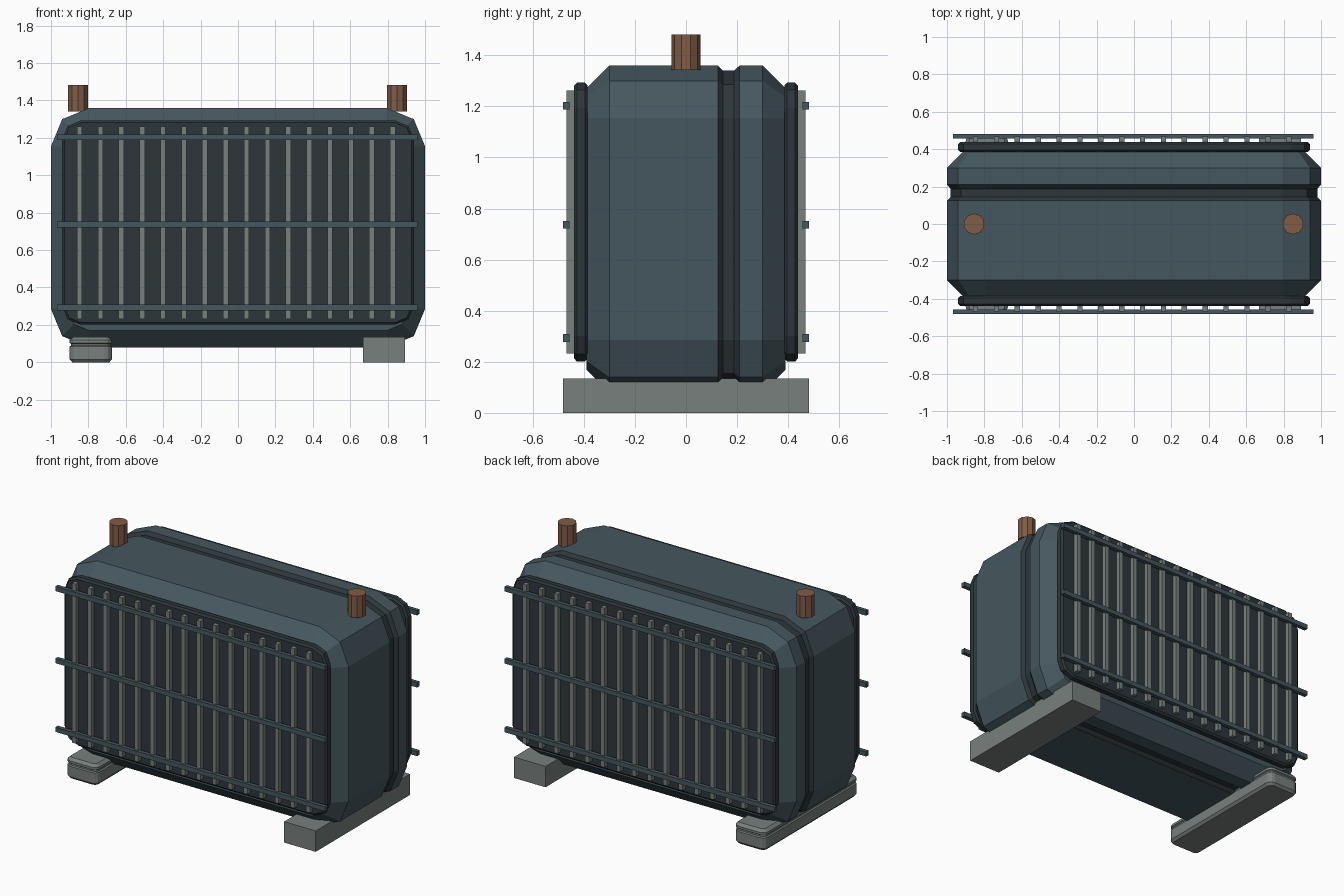
import bpy, bmesh
from math import cos, sin, pi
from mathutils import Vector, Matrix

cube = bpy.data.objects.get("Cube")
if cube:
    bpy.data.objects.remove(cube, do_unlink=True)


def material(name, r, g, b):
    m = bpy.data.materials.new(name)
    m.use_nodes = True
    m.diffuse_color = (r, g, b, 1)
    m.node_tree.nodes["Principled BSDF"].inputs["Base Color"].default_value = (r, g, b, 1)
    return m


STEEL = material("blue grey steel", 0.06, 0.096, 0.114)
DARK = material("dark steel", 0.026, 0.037, 0.044)
GREY = material("pale grey", 0.185, 0.215, 0.203)
COPPER = material("copper brown", 0.216, 0.107, 0.06)


def finish(name, bm, *mats):
    bmesh.ops.recalc_face_normals(bm, faces=bm.faces)
    mesh = bpy.data.meshes.new(name)
    bm.to_mesh(mesh)
    bm.free()
    obj = bpy.data.objects.new(name, mesh)
    for m in mats:
        mesh.materials.append(m)
    bpy.context.collection.objects.link(obj)
    return obj


def add_box(bm, centre, size):
    mat = Matrix.Translation(centre) @ Matrix.Diagonal((*size, 1))
    bmesh.ops.create_cube(bm, size=1, matrix=mat)


def rounded_rect(a, b, r, seg):
    """Outline with half sizes a, b and corner radius r."""
    corners = [(1, 1), (-1, 1), (-1, -1), (1, -1)]
    return [(sx * (a - r) + r * cos((q + i / seg) * pi / 2),
             sy * (b - r) + r * sin((q + i / seg) * pi / 2))
            for q, (sx, sy) in enumerate(corners) for i in range(seg + 1)]


def loft(name, place, a, b, r, seg, rings, mats, dark_bands=()):
    """Join inset copies of a rounded rectangle; rings hold (depth, inset)."""
    bm = bmesh.new()
    loops = [[bm.verts.new(place(u, v, w))
              for u, v in rounded_rect(a - d, b - d, r - d, seg)] for w, d in rings]
    for k, (lo, hi) in enumerate(zip(loops, loops[1:])):
        for i in range(len(lo)):
            j = (i + 1) % len(lo)
            f = bm.faces.new((lo[i], lo[j], hi[j], hi[i]))
            f.material_index = 1 if k in dark_bands else 0
    bm.faces.new(loops[0])
    bm.faces.new(loops[-1])
    return finish(name, bm, *mats)


# Tank body with chamfered ends and a dark groove towards the back
loft("tank_body", lambda u, v, w: Vector((u, w, v + 0.72)), 1.0, 0.64, 0.205, 2,
     [(-0.39, 0.09), (-0.30, 0), (0.125, 0), (0.145, 0.02), (0.188, 0.02),
      (0.21, 0), (0.30, 0), (0.39, 0.09)], (STEEL, DARK), (2, 3, 4))

for side, label in ((-1, "front"), (1, "back")):
    # Dark end panel with bevelled rim
    loft(label + "_panel", lambda u, v, w: Vector((u, side * w, v + 0.747)),
         0.94, 0.546, 0.1, 2,
         [(0.385, 0.012), (0.396, 0), (0.427, 0), (0.438, 0.012)], (DARK,))

    # Vertical cooling fins
    bm = bmesh.new()
    for i in range(16):
        add_box(bm, (-0.847 + i * 0.1116, side * 0.446, 0.747), (0.028, 0.042, 1.03))
    finish(label + "_fins", bm, GREY)

    # Horizontal rails
    bm = bmesh.new()
    for z in (0.293, 0.737, 1.203):
        add_box(bm, (-0.004, side * 0.469, z), (1.93, 0.026, 0.03))
    finish(label + "_rails", bm, STEEL)

# Filler necks on top
for x, label in ((-0.855, "right"), (0.85, "left")):
    bm = bmesh.new()
    bmesh.ops.create_cone(bm, cap_ends=True, segments=10, radius1=0.056, radius2=0.056,
                          depth=0.14, matrix=Matrix.Translation((x, 0, 1.412)))
    finish(label + "_neck", bm, COPPER)

# Plain left foot
bm = bmesh.new()
add_box(bm, (0.78, 0, 0.0675), (0.226, 0.964, 0.135))
finish("left_foot", bm, GREY)

# Bevelled right foot with a narrow seam
loft("right_foot", lambda u, v, w: Vector((u - 0.787, v, w)), 0.113, 0.482, 0.04, 3,
     [(0, 0.014), (0.016, 0), (0.084, 0), (0.089, 0.008), (0.098, 0.008),
      (0.103, 0), (0.118, 0), (0.135, 0.018)], (GREY,))
